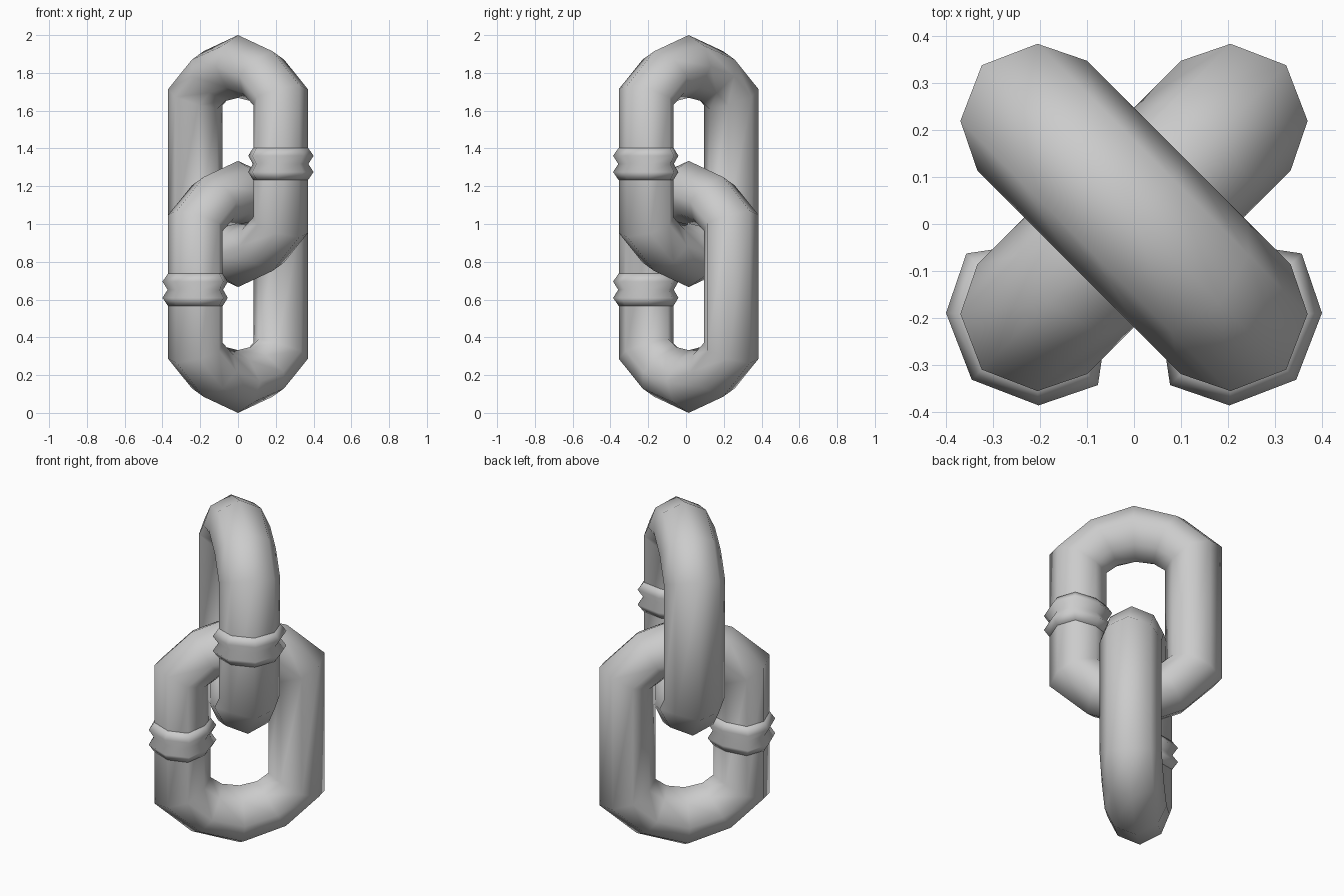
import bpy, bmesh
from math import radians, cos, sin

if "Cube" in bpy.data.objects:
    bpy.data.objects.remove(bpy.data.objects["Cube"])

# Tube cross-section: (fraction from inner to outer edge, sideways offset)
SECTION = [(1, 0), (0.83, 0.116), (0.5, 0.165), (0.165, 0.09), (0, 0),
           (0.165, -0.09), (0.5, -0.165), (0.83, -0.116)]
INNER, OUTER = 0.155, 0.458      # leg edges measured from the link centre
MID = (INNER + OUTER) / 2
Y_SHIFT = 0.014

# Rings of a quarter bend: (inner u, inner z, outer u, outer z)
BEND = [(INNER, 0.275, OUTER, 0.403),
        (0.095, 0.318, 0.257, 0.582),
        (0, 0.335, 0, 0.667)]


def make_object(name, rings, closed, z, turn):
    bm = bmesh.new()
    loops = [[bm.verts.new(p) for p in ring] for ring in rings]
    n, m = len(loops), len(SECTION)
    for i in range(n if closed else n - 1):
        a, b = loops[i], loops[(i + 1) % n]
        for j in range(m):
            k = (j + 1) % m
            bm.faces.new((a[j], a[k], b[k], b[j]))
    if not closed:
        bm.faces.new(loops[0])
        bm.faces.new(loops[-1])
    bmesh.ops.recalc_face_normals(bm, faces=bm.faces)
    mesh = bpy.data.meshes.new(name)
    bm.to_mesh(mesh)
    bm.free()
    ob = bpy.data.objects.new(name, mesh)
    bpy.context.collection.objects.link(ob)
    ob.location = (0, Y_SHIFT, z)
    ob.rotation_euler.z = radians(turn)
    bpy.ops.object.select_all(action='DESELECT')
    ob.select_set(True)
    bpy.context.view_layer.objects.active = ob
    bpy.ops.object.shade_smooth_by_angle(angle=radians(65))
    return ob


def link_rings():
    # mirror the quarter bend to the top half, then to the bottom half
    top = BEND + [(-a, b, -c, d) for a, b, c, d in BEND[-2::-1]]
    bottom = [(a, -b, c, -d) for a, b, c, d in reversed(top)]
    return [[(iu + (ou - iu) * t, v, iz + (oz - iz) * t) for t, v in SECTION]
            for iu, iz, ou, oz in top + bottom]


def collar_rings():
    # two pointed ridges around one leg
    profile = [(-0.1, 1.01), (-0.058, 1.2), (-0.015, 1.02), (0.028, 1.2), (0.07, 1.01)]
    return [[(MID + (t - 0.5) * (OUTER - INNER) * s, v * s, z) for t, v in SECTION]
            for z, s in profile]


# Two interlocked links, each with a collar on its front leg
for label, z, turn in (("upper", 1.333, -45), ("lower", 0.667, -135)):
    make_object(label + "_link", link_rings(), True, z, turn)
    make_object(label + "_collar", collar_rings(), False, z, turn)
